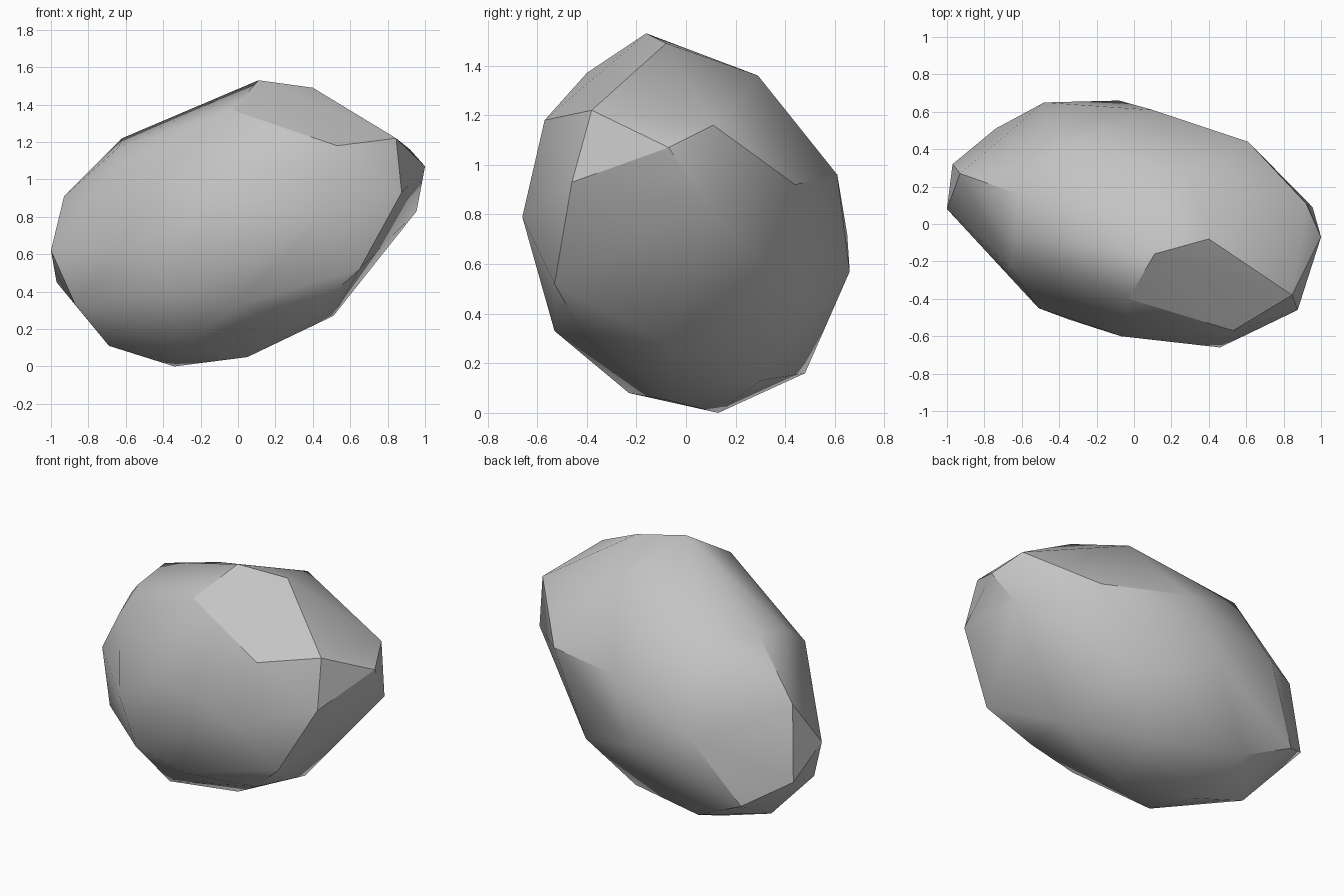
import bpy
import bmesh
import math

default_cube = bpy.data.objects.get("Cube")
if default_cube:
    bpy.data.objects.remove(default_cube, do_unlink=True)


def flat_material(name, color):
    material = bpy.data.materials.new(name)
    material.use_nodes = True
    material.diffuse_color = color
    shader = next(n for n in material.node_tree.nodes if n.type == "BSDF_PRINCIPLED")
    shader.inputs["Base Color"].default_value = color
    shader.inputs["Roughness"].default_value = 0.9
    return material


def hull_object(name, corners, material):
    """Wrap a convex stone skin around the given corner points."""
    bm = bmesh.new()
    for corner in corners:
        bm.verts.new(corner)
    result = bmesh.ops.convex_hull(bm, input=bm.verts[:])
    unused = {g for g in result["geom_interior"] + result["geom_unused"]
              if isinstance(g, bmesh.types.BMVert)}
    bmesh.ops.delete(bm, geom=list(unused), context="VERTS")
    bmesh.ops.recalc_face_normals(bm, faces=bm.faces[:])
    mesh = bpy.data.meshes.new(name)
    bm.to_mesh(mesh)
    bm.free()
    mesh.materials.append(material)
    rock = bpy.data.objects.new(name, mesh)
    bpy.context.collection.objects.link(rock)
    return rock


# Crown: flat chipped facet and the upper shoulders
crown = [(.11, -.16, 1.53), (.4, -.08, 1.49), (-.03, -.4, 1.37),
         (.53, -.57, 1.18), (.845, -.38, 1.22), (.28, .29, 1.36),
         (-.62, .16, 1.22), (-.64, -.08, 1.17), (-.41, .4, 1.19)]

# Waist: widest corners, grouped by the side they face
left_end = [(1, -.07, 1.07), (.875, -.46, .93), (.955, .09, .83), (.92, .11, 1.16)]
right_end = [(-1, .08, .62), (-.97, .32, .45), (-.93, .27, .91), (-.66, -.24, 1.04)]
front_side = [(.46, -.66, .79), (-.07, -.6, .92), (-.51, -.45, .65), (.65, -.53, .52)]
back_side = [(.61, .44, .92), (.1, .61, .96), (-.08, .66, .57),
             (-.48, .65, .72), (-.74, .51, .31), (.36, .48, .43)]

# Base: tapering underside
base = [(-.35, -.51, .39), (.01, -.53, .33), (.42, -.41, .31), (-.87, -.03, .33),
        (.51, -.06, .27), (.14, .3, .13), (-.42, .48, .16), (-.69, .14, .11),
        (-.31, -.23, .08), (.05, -.07, .05), (-.34, .13, 0)]

stone = flat_material("stone_grey", (.55, .55, .55, 1))
boulder = hull_object("boulder", crown + left_end + right_end
                      + front_side + back_side + base, stone)

# Soft shading across shallow facets, crisp edges on the steep chips
bpy.ops.object.select_all(action="DESELECT")
boulder.select_set(True)
bpy.context.view_layer.objects.active = boulder
bpy.ops.object.shade_smooth_by_angle(angle=math.radians(30))
